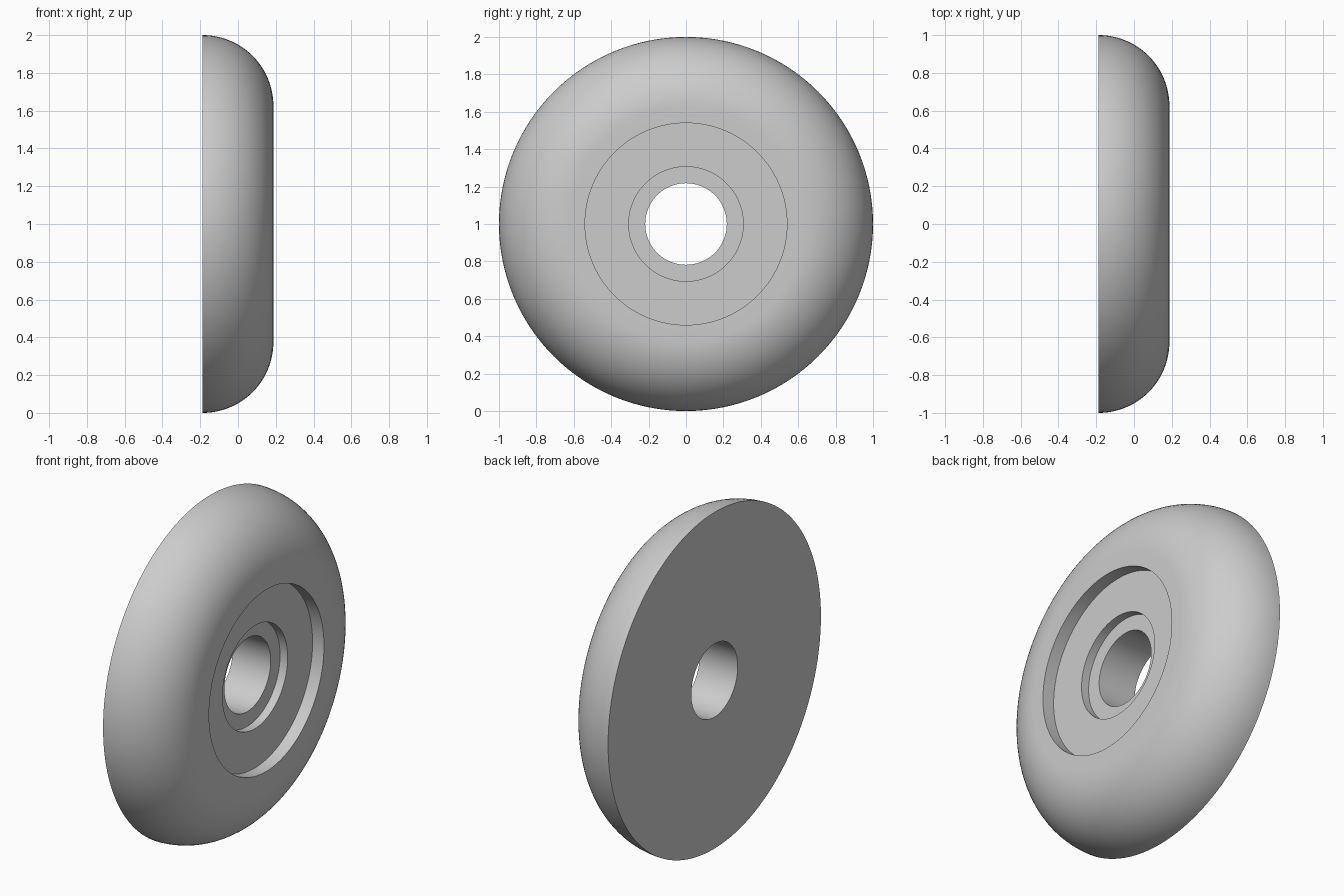
import bpy, bmesh, math
from mathutils import Vector

if "Cube" in bpy.data.objects:
    bpy.data.objects.remove(bpy.data.objects["Cube"])

SEGMENTS = 128
X_BACK, X_FRONT = -0.1875, 0.1875
R_ROUND = X_FRONT - X_BACK          # quarter-round radius of the rim

# Half cross-section as (x, radius): bore, flat back, rounded rim, two stepped recesses
profile = [(X_BACK, 0.218)]
for i in range(25):
    a = math.pi / 2 * (1 - i / 24)
    profile.append((X_BACK + R_ROUND * math.cos(a), 1 - R_ROUND + R_ROUND * math.sin(a)))
profile += [(X_FRONT, 0.54), (X_FRONT - 0.075, 0.54),
            (X_FRONT - 0.075, 0.306), (X_FRONT - 0.125, 0.306),
            (X_FRONT - 0.125, 0.218)]

# Revolve the closed section around the x axis
bm = bmesh.new()
verts = [bm.verts.new((x, 0, r)) for x, r in profile]
edges = [bm.edges.new((verts[i], verts[(i + 1) % len(verts)])) for i in range(len(verts))]
bmesh.ops.spin(bm, geom=verts + edges, cent=(0, 0, 0), axis=(1, 0, 0),
               angle=math.tau, steps=SEGMENTS, use_duplicate=False)
bmesh.ops.remove_doubles(bm, verts=bm.verts[:], dist=1e-4)
bmesh.ops.recalc_face_normals(bm, faces=bm.faces[:])
bmesh.ops.translate(bm, verts=bm.verts[:], vec=Vector((0, 0, 1)))

mesh = bpy.data.meshes.new("round_disc")
bm.to_mesh(mesh)
bm.free()
disc = bpy.data.objects.new("round_disc", mesh)
bpy.context.collection.objects.link(disc)

# Plain grey finish
grey = bpy.data.materials.new("light_grey")
grey.diffuse_color = (0.604, 0.604, 0.604, 1)
grey.use_nodes = True
grey.node_tree.nodes["Principled BSDF"].inputs["Base Color"].default_value = grey.diffuse_color
mesh.materials.append(grey)

# Smooth rim, crisp steps
bpy.context.view_layer.objects.active = disc
disc.select_set(True)
bpy.ops.object.shade_smooth_by_angle(angle=math.radians(30))
